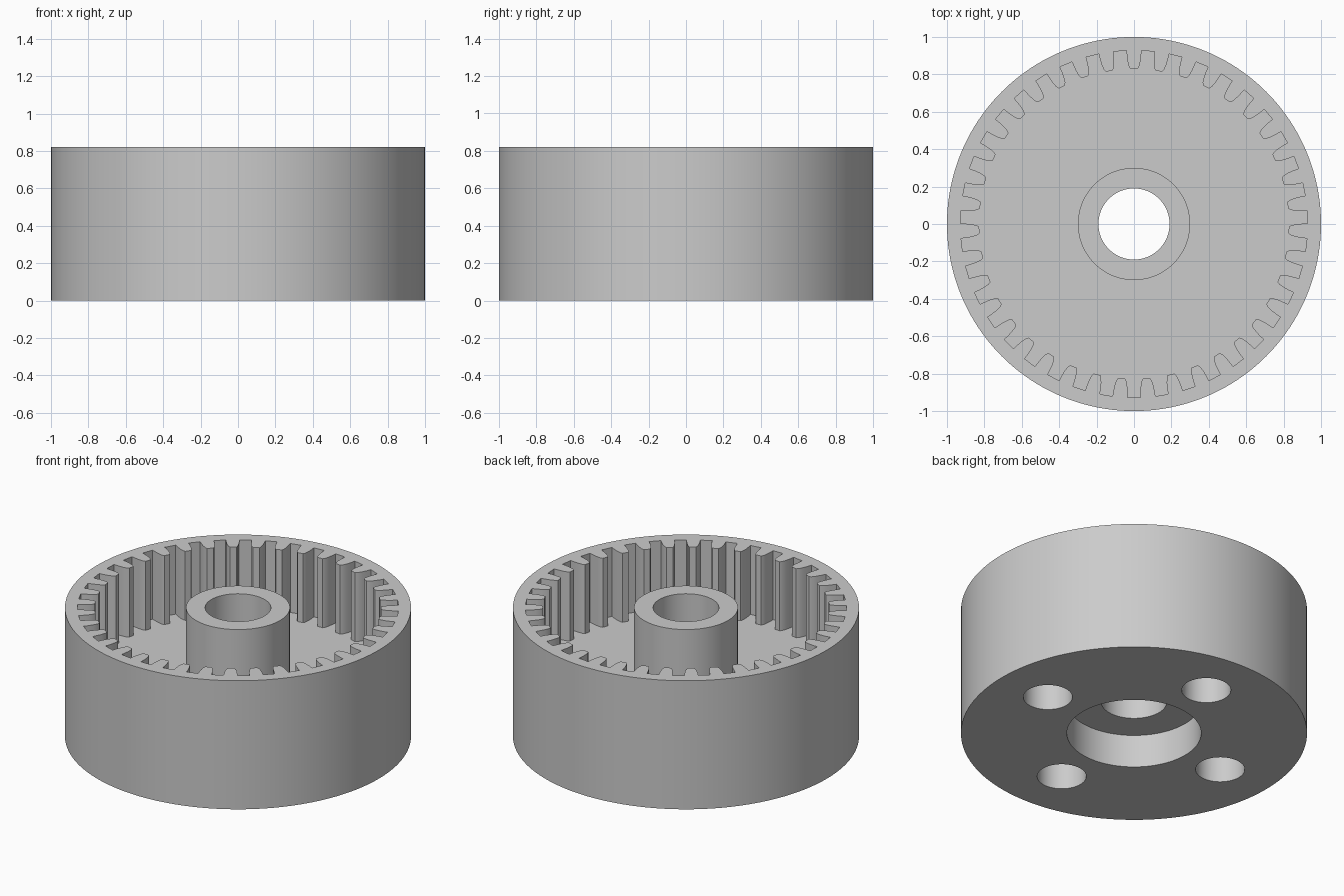
import bpy, bmesh
from math import sin, cos, pi, radians

if "Cube" in bpy.data.objects:
    bpy.data.objects.remove(bpy.data.objects["Cube"])

TEETH, HEIGHT, FLOOR, RECESS = 39, 0.82, 0.38, 0.21


def prism(name, pts, z0, z1):
    """Extrude a closed outline from z0 to z1."""
    bm = bmesh.new()
    base = bm.faces.new([bm.verts.new((x, y, z0)) for x, y in pts])
    ext = bmesh.ops.extrude_face_region(bm, geom=[base])
    top = [v for v in ext["geom"] if isinstance(v, bmesh.types.BMVert)]
    bmesh.ops.translate(bm, verts=top, vec=(0, 0, z1 - z0))
    bmesh.ops.recalc_face_normals(bm, faces=bm.faces[:])
    mesh = bpy.data.meshes.new(name)
    bm.to_mesh(mesh)
    bm.free()
    ob = bpy.data.objects.new(name, mesh)
    bpy.context.collection.objects.link(ob)
    return ob


def circle(r, n=96, cx=0, cy=0):
    return [(cx + r * cos(2 * pi * i / n), cy + r * sin(2 * pi * i / n)) for i in range(n)]


def combine(target, tool, operation):
    tool.hide_render = True
    bpy.context.view_layer.objects.active = target
    mod = target.modifiers.new(operation, 'BOOLEAN')
    mod.operation, mod.object, mod.solver = operation, tool, 'EXACT'
    bpy.ops.object.modifier_apply(modifier=mod.name)
    bpy.data.objects.remove(tool)


# Outline of the toothed cavity: half a tooth as (half width, radius), mirrored
half = [(0.040, 0.928), (0.038, 0.90), (0.034, 0.87), (0.027, 0.842), (0.018, 0.828)]
tooth = half + [(-w, r) for w, r in reversed(half)]
outline = []
for i in range(TEETH):
    a = pi / 2 + 2 * pi * i / TEETH
    outline += [(r * cos(a - w / r), r * sin(a - w / r)) for w, r in tooth]

# Drum with internal gear teeth
body = prism("ring_gear_drum", circle(1.0, 160), 0, HEIGHT)
combine(body, prism("gear_cavity", outline, FLOOR, HEIGHT + 0.1), 'DIFFERENCE')

# Central hub, through bore and underside recess
combine(body, prism("hub", circle(0.30), FLOOR - 0.1, HEIGHT), 'UNION')
combine(body, prism("bore", circle(0.19), -0.1, HEIGHT + 0.1), 'DIFFERENCE')
combine(body, prism("recess", circle(0.388), -0.1, RECESS), 'DIFFERENCE')

# Four blind holes in the underside
for k in range(4):
    a = k * pi / 2
    hole = prism("blind_hole", circle(0.142, 48, 0.65 * cos(a), 0.65 * sin(a)), -0.1, RECESS)
    combine(body, hole, 'DIFFERENCE')

bpy.ops.object.select_all(action='DESELECT')
body.select_set(True)
bpy.context.view_layer.objects.active = body
bpy.ops.object.shade_smooth_by_angle(angle=radians(20))
